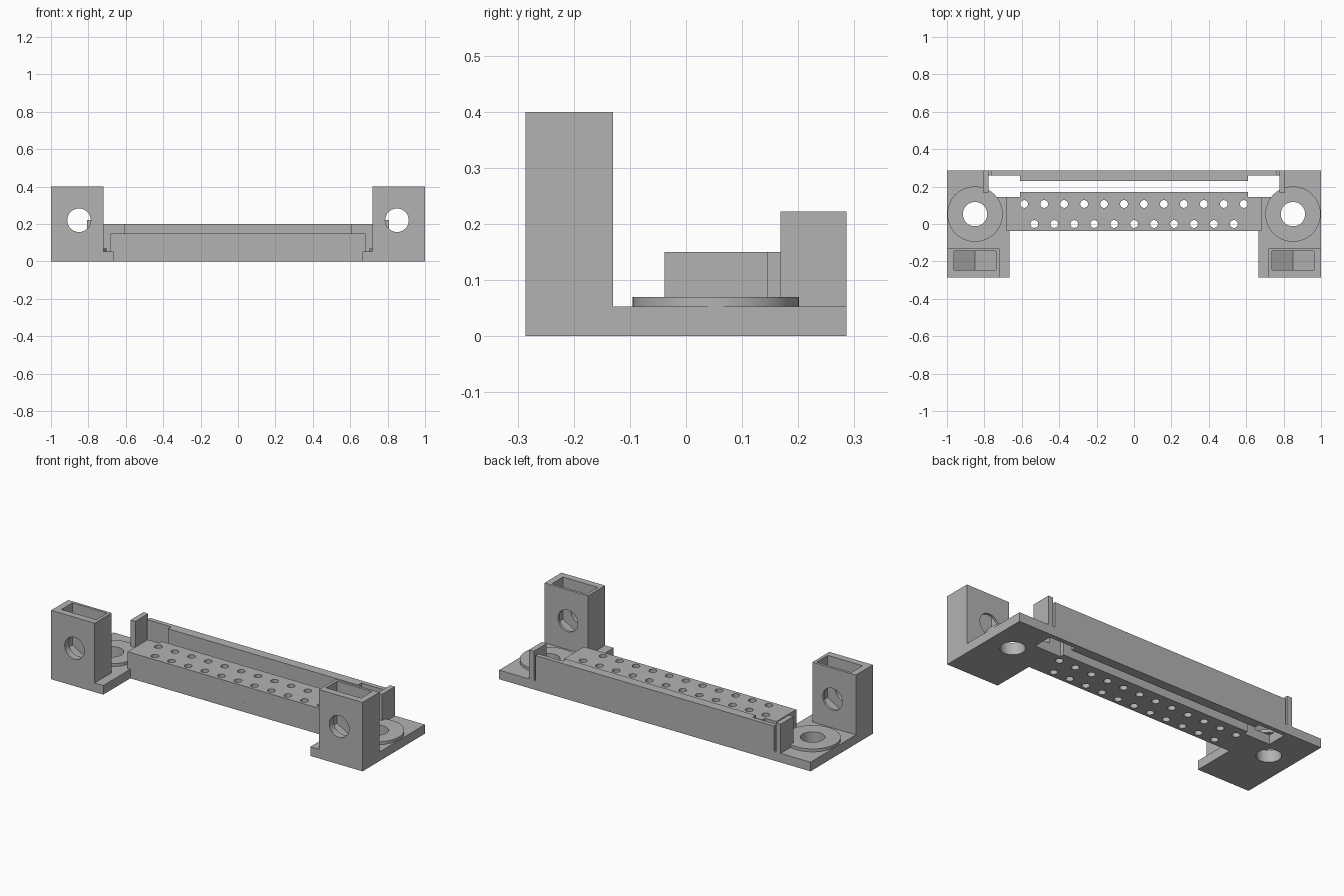
import bpy, bmesh, math

old = bpy.data.objects.get("Cube")
if old:
    bpy.data.objects.remove(old)

grey = bpy.data.materials.new("plain_grey")
grey.use_nodes = True
colour = (0.45, 0.45, 0.45, 1)
grey.diffuse_color = colour
grey.node_tree.nodes["Principled BSDF"].inputs["Base Color"].default_value = colour


def circle(cx, cy, r, n=48):
    return [(cx + r * math.cos(2 * math.pi * i / n), cy + r * math.sin(2 * math.pi * i / n))
            for i in range(n)]


def rect(x0, x1, y0, y1):
    return [(x0, y0), (x1, y0), (x1, y1), (x0, y1)]


def prisms(name, outlines, lo, hi, along="z"):
    """Extrude closed outlines along z (x, y outline) or y (x, z outline)."""
    bm = bmesh.new()
    for pts in outlines:
        place = lambda p, t: (p[0], p[1], t) if along == "z" else (p[0], t, p[1])
        a = [bm.verts.new(place(p, lo)) for p in pts]
        b = [bm.verts.new(place(p, hi)) for p in pts]
        bm.faces.new(a)
        bm.faces.new(b)
        for i in range(len(pts)):
            j = (i + 1) % len(pts)
            bm.faces.new((a[i], a[j], b[j], b[i]))
    bmesh.ops.recalc_face_normals(bm, faces=bm.faces)
    mesh = bpy.data.meshes.new(name)
    bm.to_mesh(mesh)
    bm.free()
    mesh.materials.append(grey)
    obj = bpy.data.objects.new(name, mesh)
    bpy.context.collection.objects.link(obj)
    return obj


def cut(obj, *cutters):
    for c in cutters:
        c.hide_render = True
        mod = obj.modifiers.new("cut", "BOOLEAN")
        mod.operation, mod.solver, mod.object = "DIFFERENCE", "EXACT", c


def flip(pts, s):
    return [(s * x, y) for x, y in pts]


PLATE, BODY, WALL, POST, TOWER = 0.053, 0.15, 0.2, 0.222, 0.4
BACK = 0.286
EAR = 0.85      # centre of each mounting ear

# Cutters for the pin holes, the slot and the ear bolt holes
pins = [circle(-0.587 + 0.1067 * i, 0.107, 0.021, 16) for i in range(12)]
pins += [circle(-0.533 + 0.1067 * i, 0, 0.021, 16) for i in range(11)]
pin_cutter = prisms("pin_hole_cutter", pins, -0.1, 0.5)
half_slot = [(0.61, 0.17), (0.61, 0.145), (0.777, 0.145), (0.777, 0.26), (0.61, 0.26), (0.61, 0.23)]
slot = half_slot + [(-x, y) for x, y in reversed(half_slot)]
slot_cutter = prisms("slot_cutter", [slot], -0.1, 0.5)
bolt_cutter = prisms("bolt_hole_cutter", [circle(s * EAR, 0.053, 0.065) for s in (1, -1)], -0.1, 0.5)

# Base plate with two forward feet
half_plate = [(0.665, -0.038), (0.665, -BACK), (1, -BACK), (1, BACK)]
base = prisms("base_plate", [half_plate + [(-x, y) for x, y in reversed(half_plate)]], 0, PLATE)
cut(base, slot_cutter, bolt_cutter, pin_cutter)

# Raised block with two rows of pin holes
half_block = [(0.682, -0.038), (0.682, 0.145), (0.61, 0.145), (0.61, 0.17)]
block = prisms("pin_block", [half_block + [(-x, y) for x, y in reversed(half_block)]], PLATE, BODY)
cut(block, pin_cutter)

# Back wall, thinner at both ends
half_wall = [(0.61, 0.23), (0.61, 0.26), (0.765, 0.26), (0.765, BACK)]
wall = prisms("back_wall", [half_wall + [(-x, y) for x, y in reversed(half_wall)]], PLATE, WALL)

parts = [base, block, wall]
for side, s in (("left", 1), ("right", -1)):
    # Thin clip post beside the wall
    parts.append(prisms(side + "_clip_post", [flip(rect(0.777, 0.808, 0.168, BACK), s)], PLATE, POST))

    # Washer ring around the bolt hole
    ring = prisms(side + "_washer", [circle(s * EAR, 0.053, 0.148, 64)], PLATE, 0.07)
    cut(ring, bolt_cutter)

    # Tower with a cross hole and a nut pocket pointed at the bottom
    tower = prisms(side + "_tower", [flip(rect(0.72, 1, -BACK, -0.13), s)], PLATE, TOWER)
    hole = prisms(side + "_cross_hole_cutter", [circle(s * EAR, 0.22, 0.063)], -0.4, 0, "y")
    w = 0.112
    nut = [(EAR, 0.09), (EAR + w, 0.155), (EAR + w, 0.5), (EAR - w, 0.5), (EAR - w, 0.155)]
    pocket = prisms(side + "_nut_pocket_cutter", [flip(nut, s)], -0.246, -0.145, "y")
    cut(tower, hole, pocket)
    parts += [ring, tower]

# Bake the cuts, then drop the cutters
bpy.context.view_layer.update()
graph = bpy.context.evaluated_depsgraph_get()
baked = [(p, bpy.data.meshes.new_from_object(p.evaluated_get(graph))) for p in parts]
for p, mesh in baked:
    p.modifiers.clear()
    p.data = mesh
for o in [o for o in bpy.data.objects if o.name.endswith("_cutter")]:
    bpy.data.objects.remove(o)

# Smooth round walls, sharp edges
bpy.ops.object.select_all(action="DESELECT")
for p in parts:
    p.select_set(True)
bpy.context.view_layer.objects.active = base
bpy.ops.object.shade_smooth_by_angle(angle=math.radians(30))
